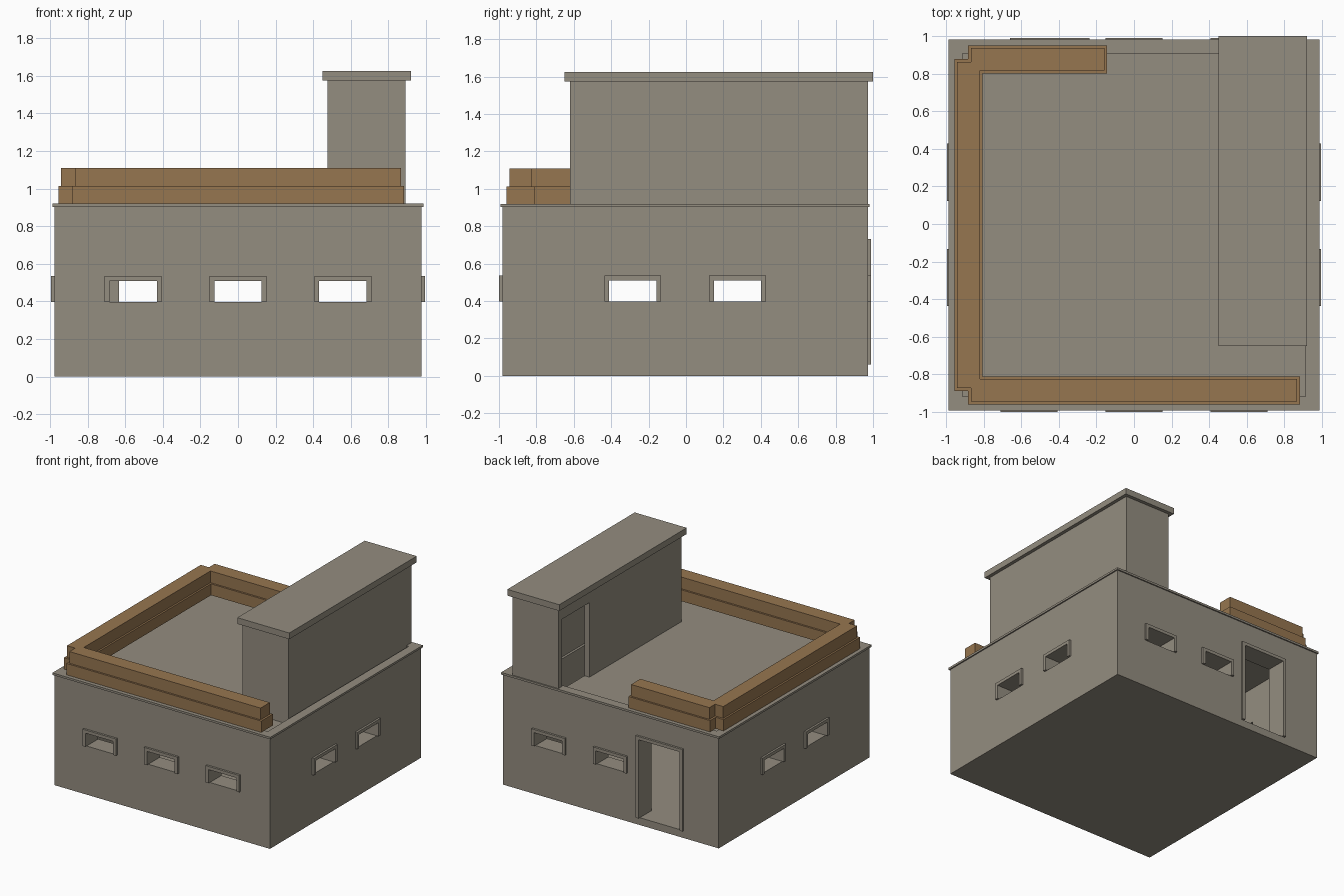
import bpy, bmesh
from mathutils import Vector

if "Cube" in bpy.data.objects:
    bpy.data.objects.remove(bpy.data.objects["Cube"])

OFF = -0.005  # the building sits slightly forward because the stair cap overhangs the back


def material(name, rgb):
    m = bpy.data.materials.new(name)
    m.use_nodes = True
    m.diffuse_color = (*rgb, 1)
    m.node_tree.nodes["Principled BSDF"].inputs["Base Color"].default_value = (*rgb, 1)
    return m


concrete = material("concrete", (0.295, 0.266, 0.215))
timber = material("timber", (0.305, 0.18, 0.08))


def add_box(bm, lo, hi):
    lo, hi = Vector(lo), Vector(hi)
    for v in bmesh.ops.create_cube(bm, size=1)["verts"]:
        v.co = (lo + hi) / 2 + v.co * (hi - lo)


def boxes(name, spans, mat):
    bm = bmesh.new()
    for lo, hi in spans:
        add_box(bm, lo, hi)
    me = bpy.data.meshes.new(name)
    bm.to_mesh(me)
    bm.free()
    ob = bpy.data.objects.new(name, me)
    me.materials.append(mat)
    bpy.context.collection.objects.link(ob)
    return ob


def cutter(name, spans):
    tool = boxes(name, spans, concrete)
    tool.hide_render = True
    tool.hide_viewport = True
    tool.display_type = 'WIRE'
    return tool


def cut(ob, *tools):
    for tool in tools:
        mod = ob.modifiers.new(tool.name, 'BOOLEAN')
        mod.operation = 'DIFFERENCE'
        mod.solver = 'EXACT'
        mod.object = tool


W = 0.977           # half width of the walls
I = W - 0.15        # half width of the room
R, D = 0.987, 0.912  # half widths of the roof rim, outside and inside
TRIM = 0.026        # width of the opening trim
PROUD = 0.017       # trim projection
CEILING, DECK, WALL_TOP, RIM = 0.8, 0.86, 0.903, 0.92
X0, X1, Y0, Y1, TOP = 0.476, 0.891, -0.616 + OFF, W + OFF, 1.574  # stair house
t = 0.045           # stair house wall thickness

# Openings: side, centre along the wall, half width, bottom, top
openings = [("front", c, 0.126, 0.398, 0.51) for c in (-0.558, 0, 0.558)]
openings += [("back", c, 0.126, 0.398, 0.51) for c in (0, 0.558)]
openings += [(s, c, 0.126, 0.398, 0.51) for s in ("left", "right") for c in (-0.28, 0.28)]
openings += [("back", -0.448, 0.186, 0.06, 0.705)]


def on_wall(side, a0, a1, d0, d1, z0, z1):
    """Box along one wall: a is the position along it, d the distance from the centre."""
    s = 1 if side in ("back", "left") else -1
    d0, d1 = sorted((s * d0, s * d1))
    if side in ("front", "back"):
        return (a0, d0 + OFF, z0), (a1, d1 + OFF, z1)
    return (d0, a0 + OFF, z0), (d1, a1 + OFF, z1)


# Hollow ground floor with windows, a back door, a sunken deck and an open stairwell
deck_cutter = cutter("deck_cutter", [((-D, -D + OFF, DECK), (D, D + OFF, RIM + 0.1))])
walls = boxes("walls", [((-W, -W + OFF, 0), (W, W + OFF, WALL_TOP))], concrete)
cut(walls,
    cutter("room_cutter", [((-I, -I + OFF, 0.06), (I, I + OFF, CEILING))]),
    cutter("opening_cutter", [on_wall(s, c - h, c + h, I - 0.03, W + 0.03, z0, z1)
                              for s, c, h, z0, z1 in openings]),
    deck_cutter,
    cutter("stairwell_cutter", [((X0 + t, Y0 + t, CEILING - 0.05), (I, I + OFF, RIM))]))

# Rim of the roof around the deck
cut(boxes("roof_rim", [((-R, -R + OFF, WALL_TOP), (R, R + OFF, RIM))], concrete), deck_cutter)

# Raised trim on the sides and top of every opening
for side, c, h, z0, z1 in openings:
    kind = "door" if z1 > 0.6 else "window"
    o = h + TRIM
    boxes(f"{side}_{kind}_trim", [
        on_wall(side, c - o, c - h, W - 0.002, W + PROUD, z0, z1),
        on_wall(side, c + h, c + o, W - 0.002, W + PROUD, z0, z1),
        on_wall(side, c - o, c + o, W - 0.002, W + PROUD, z1, z1 + TRIM)], concrete)

# Timber parapet: two stacked courses on three sides, the back one short
for name, z0, z1, out, inn, end, stop in (
        ("lower", RIM, 1.013, 0.955, 0.805, 0.883, -0.144),
        ("upper", 1.013, 1.109, 0.94, 0.82, 0.866, -0.157)):
    boxes(f"front_parapet_{name}", [((-end, -out + OFF, z0), (end, -inn + OFF, z1))], timber)
    boxes(f"side_parapet_{name}", [((-out, -end + OFF, z0), (-inn, end + OFF, z1))], timber)
    boxes(f"back_parapet_{name}", [((-end, inn + OFF, z0), (stop, out + OFF, z1))], timber)

# Stair house, open below, with an inner doorway near the back
house = boxes("stair_house", [((X0, Y0, DECK - 0.005), (X1, Y1, TOP))], concrete)
cut(house,
    cutter("stair_room_cutter", [((X0 + t, Y0 + t, CEILING), (X1 - t, Y1 - t, TOP - 0.02))]),
    cutter("stair_door_cutter", [((X0 - 0.05, 0.57, CEILING), (X0 + t + 0.02, Y1 - t, 1.47))]))

# Overhanging cap
E = 0.028
boxes("stair_house_cap", [((X0 - E, Y0 - E, TOP), (X1 + E, Y1 + E, 1.625))], concrete)
